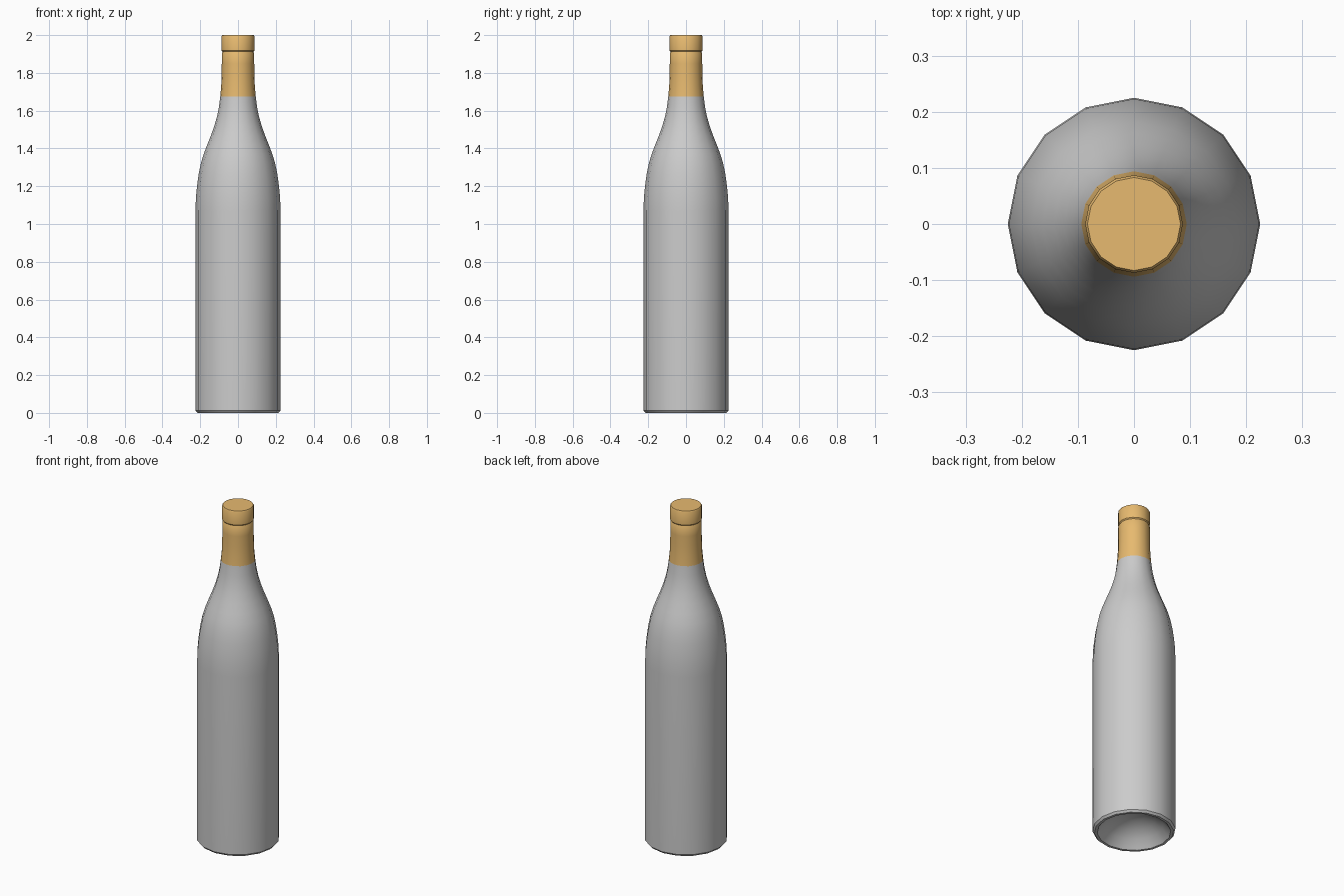
import bpy, bmesh, math

if "Cube" in bpy.data.objects:
    bpy.data.objects.remove(bpy.data.objects["Cube"])

SIDES = 16


def lathe(name, profile, color=None):
    """Revolve (radius, z) points about z; radius 0 makes a pole."""
    bm = bmesh.new()
    rings = []
    for r, z in profile:
        if r == 0:
            rings.append([bm.verts.new((0, 0, z))] * SIDES)
        else:
            rings.append([bm.verts.new((r * math.cos(2 * math.pi * i / SIDES),
                                        r * math.sin(2 * math.pi * i / SIDES), z))
                          for i in range(SIDES)])
    for a, b in zip(rings, rings[1:]):
        for i in range(SIDES):
            j = (i + 1) % SIDES
            bm.faces.new(list(dict.fromkeys((a[i], a[j], b[j], b[i]))))
    # flat lids on open ends
    for ring in (rings[0], rings[-1]):
        if ring[0] is not ring[1]:
            bm.faces.new(ring)
    bmesh.ops.recalc_face_normals(bm, faces=bm.faces)
    mesh = bpy.data.meshes.new(name)
    bm.to_mesh(mesh)
    bm.free()
    obj = bpy.data.objects.new(name, mesh)
    bpy.context.collection.objects.link(obj)
    if color:
        mat = bpy.data.materials.new(name + "_color")
        mat.diffuse_color = color
        mat.use_nodes = True
        mat.node_tree.nodes["Principled BSDF"].inputs["Base Color"].default_value = mat.diffuse_color
        mesh.materials.append(mat)
    bpy.ops.object.select_all(action='DESELECT')
    obj.select_set(True)
    bpy.context.view_layer.objects.active = obj
    bpy.ops.object.shade_smooth_by_angle(angle=math.radians(35))
    return obj


GOLD = (0.8, 0.49, 0.16, 1)

# Glass body: hollow punt underneath, straight wall, curved shoulder
lathe("bottle_body", [
    (0, 0.11), (0.06, 0.102), (0.115, 0.08), (0.16, 0.047), (0.19, 0.012), (0.2, 0.0),
    (0.215, 0.0), (0.225, 0.012), (0.225, 1.07),
    (0.223, 1.14), (0.217, 1.2), (0.209, 1.26), (0.197, 1.32), (0.182, 1.37),
    (0.163, 1.42), (0.143, 1.47), (0.125, 1.52), (0.111, 1.57), (0.101, 1.62),
    (0.094, 1.675)])

# Foil sleeve on the neck, with a narrow groove under the cap
lathe("neck_foil", [
    (0.094, 1.675), (0.089, 1.73), (0.087, 1.79), (0.086, 1.85),
    (0.086, 1.905), (0.082, 1.911), (0.082, 1.916)], GOLD)

# Cap with softened rims
lathe("cap", [
    (0.082, 1.912), (0.087, 1.918), (0.087, 1.993), (0.083, 2.0)], GOLD)
